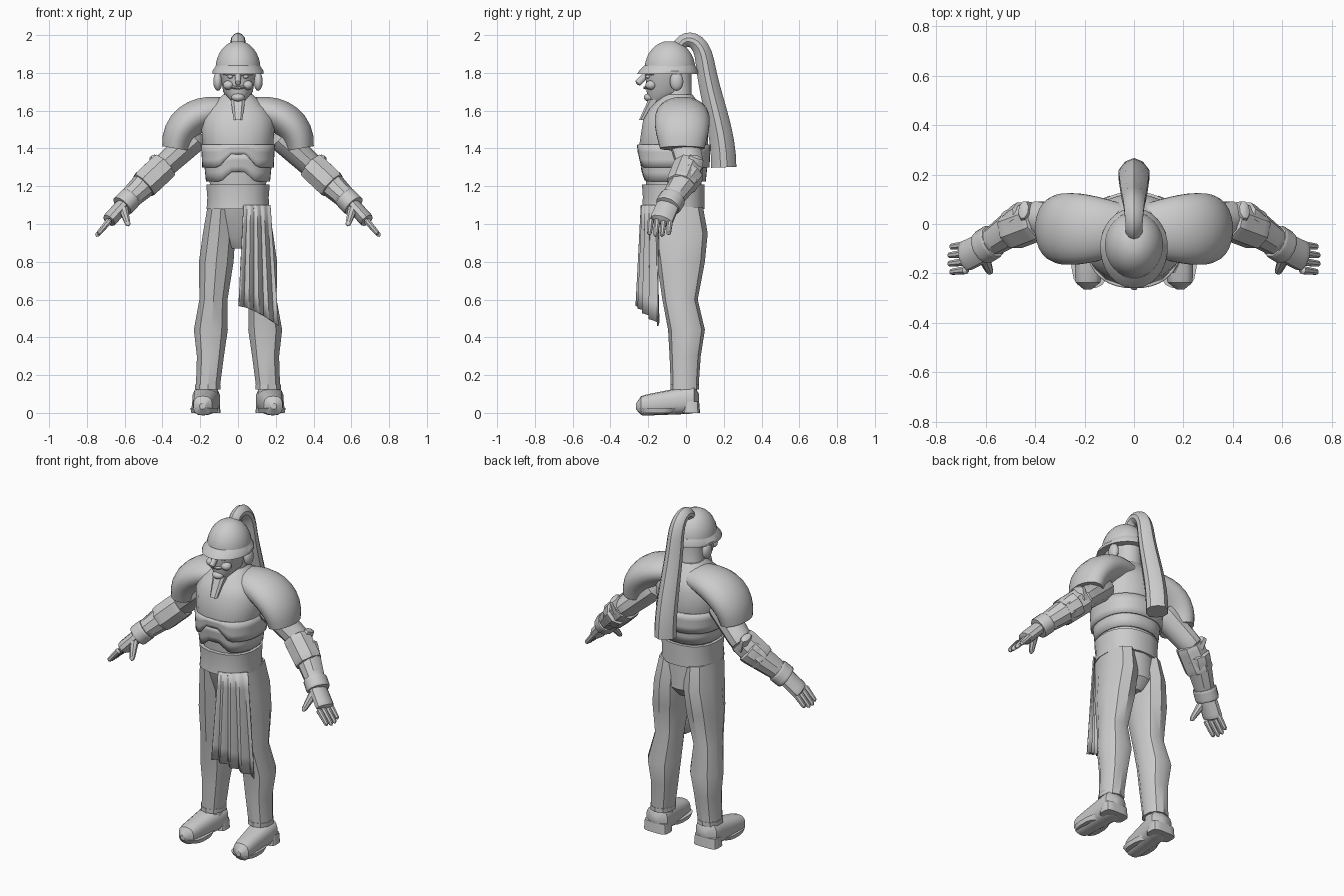
import bpy, bmesh, math
from mathutils import Vector
from mathutils.geometry import interpolate_bezier

if "Cube" in bpy.data.objects:
    bpy.data.objects.remove(bpy.data.objects["Cube"])

gray = bpy.data.materials.new("plain gray")
gray.use_nodes = True
gray.diffuse_color = (.6, .6, .6, 1)
gray.node_tree.nodes["Principled BSDF"].inputs["Base Color"].default_value = gray.diffuse_color

X, Y, Z = Vector((1, 0, 0)), Vector((0, 1, 0)), Vector((0, 0, 1))


def finish(name, bm, mirror=False, solid=0, angle=35):
    """Turn a bmesh into a shaded object, optionally mirrored or thickened."""
    bmesh.ops.remove_doubles(bm, verts=bm.verts, dist=.0001)
    bmesh.ops.recalc_face_normals(bm, faces=bm.faces)
    mesh = bpy.data.meshes.new(name)
    bm.to_mesh(mesh)
    bm.free()
    mesh.materials.append(gray)
    obj = bpy.data.objects.new(name, mesh)
    bpy.context.collection.objects.link(obj)
    bpy.ops.object.select_all(action='DESELECT')
    obj.select_set(True)
    bpy.context.view_layer.objects.active = obj
    bpy.ops.object.shade_smooth_by_angle(angle=math.radians(angle))
    if solid:
        modifier = obj.modifiers.new("thickness", 'SOLIDIFY')
        modifier.thickness = solid
        modifier.offset = 0
    if mirror:
        obj.modifiers.new("mirror", 'MIRROR')


def skin(bm, rows, closed):
    """Bridge rows of vertices with quads."""
    for a, b in zip(rows, rows[1:]):
        count = len(a)
        for i in range(count if closed else count - 1):
            j = (i + 1) % count
            bm.faces.new((a[i], a[j], b[j], b[i]))


def rounded(angle, power):
    """Cosine and sine squared off by a power below one."""
    return [math.copysign(abs(value) ** power, value)
            for value in (math.cos(angle), math.sin(angle))]


def tube(name, path, sizes, hint=Y, sides=12, power=1, axis=None, **options):
    """Loft along a path; sizes hold the radius along the hint and across it."""
    bm = bmesh.new()
    rows = []
    for k, (center, size) in enumerate(zip(path, sizes)):
        ahead = axis or path[min(k + 1, len(path) - 1)] - path[max(k - 1, 0)]
        ahead = ahead.normalized()
        along = (hint - ahead * hint.dot(ahead)).normalized()
        across = ahead.cross(along)
        row = []
        for i in range(sides):
            c, s = rounded(math.tau * (i + .5) / sides, power)
            row.append(bm.verts.new(center + along * c * size[0] + across * s * size[1]))
        rows.append(row)
    skin(bm, rows, True)
    bm.faces.new(rows[0])
    bm.faces.new(rows[-1])
    finish(name, bm, **options)


def limb(name, start, end, wide, thick, taper=1, steps=12, **options):
    """Straight tapering piece with softened ends."""
    times = [i / steps for i in range(steps + 1)]
    path = [start.lerp(end, t) for t in times]
    scales = [(1 - t + taper * t) * math.sqrt(1.1 - abs(t + t - 1) ** steps) for t in times]
    tube(name, path, [(wide * s, thick * s) for s in scales], **options)


def ring(z, half, front, back, x=0):
    return Vector((x, (front + back) / 2, z)), (half, (back - front) / 2)


def stack(name, *rings, **options):
    """Loft of level rings."""
    path, sizes = zip(*rings)
    tube(name, path, sizes, hint=X, axis=Z, **options)


def ball(name, place, size, mirror=False):
    bm = bmesh.new()
    bmesh.ops.create_uvsphere(bm, u_segments=16, v_segments=10, radius=1)
    bmesh.ops.scale(bm, vec=size, verts=bm.verts)
    bmesh.ops.translate(bm, vec=place, verts=bm.verts)
    finish(name, bm, mirror=mirror)


def sheet(name, point, columns, rows, **options):
    """Open surface from a function of two parameters in 0..1."""
    bm = bmesh.new()
    grid = [[bm.verts.new(point(i / columns, j / rows)) for i in range(columns + 1)]
            for j in range(rows + 1)]
    skin(bm, grid, False)
    finish(name, bm, **options)


def curve(start, first_handle, second_handle, end, points=10):
    return interpolate_bezier(*map(Vector, (start, first_handle, second_handle, end)), points)


# Helmet: a dome by rule and a flared brim
dome = [math.pi / 2 * i / 8 for i in range(8)]
stack("helmet_dome", *[ring(z=1.82 + .15 * math.sin(a), half=.12 * math.cos(a),
                            front=-.085 - .135 * math.cos(a), back=-.085 + .135 * math.cos(a))
                       for a in dome], sides=28)
stack("helmet_brim", ring(z=1.795, half=.137, front=-.26, back=.065),
      ring(z=1.81, half=.137, front=-.25, back=.065),
      ring(z=1.84, half=.115, front=-.22, back=.05), sides=28)

# Plume that arches over the helmet and hangs down the back
plume = curve((0, -.04, 1.93), (0, -.02, 2), (0, .08, 2), (0, .1, 1.86))
plume += curve((0, .1, 1.86), (0, .13, 1.65), (0, .2, 1.5), (0, .2, 1.3))[1:]
spread = [.035 + .032 * math.sin(math.pi / 2 * i / len(plume)) ** 2 for i in range(len(plume))]
tube("plume", plume, [(s, s) for s in spread], hint=X, sides=10, power=1.15)

# Head, neck and face
stack("head", ring(z=1.65, half=.035, front=-.2, back=-.09),
      ring(z=1.7, half=.08, front=-.21, back=0),
      ring(z=1.82, half=.1, front=-.22, back=.03), sides=16)
stack("neck", ring(z=1.58, half=.11, front=-.15, back=.07),
      ring(z=1.68, half=.076, front=-.12, back=.03),
      ring(z=1.8, half=.076, front=-.12, back=.03), sides=16)
limb("nose", Vector((0, -.2, 1.8)), Vector((0, -.26, 1.74)), wide=.015, thick=.018, hint=X)
ball("cheeks", (.05, -.185, 1.735), (.03, .03, .025), mirror=True)
ball("eyes", (.04, -.2, 1.78), (.016, .014, .01), mirror=True)
limb("brows", Vector((.01, -.21, 1.79)), Vector((.08, -.17, 1.8)),
     wide=.013, thick=.01, mirror=True)
limb("moustache", Vector((0, -.22, 1.72)), Vector((.06, -.18, 1.73)),
     wide=.012, thick=.008, mirror=True)
ball("chin", (0, -.195, 1.67), (.035, .028, .022))
ball("ears", (.107, -.05, 1.755), (.024, .036, .05), mirror=True)
stack("beard", ring(z=1.55, half=.024, front=-.25, back=-.2),
      ring(z=1.66, half=.04, front=-.2, back=-.14), sides=8, power=.6)

# Torso and belt
stack("chest", ring(z=1.33, half=.165, front=-.235, back=.1),
      ring(z=1.42, half=.19, front=-.25, back=.12),
      ring(z=1.55, half=.2, front=-.23, back=.12),
      ring(z=1.61, half=.165, front=-.195, back=.095),
      ring(z=1.685, half=.08, front=-.12, back=.035), sides=16, power=.85)
stack("abdomen", ring(z=1.17, half=.15, front=-.21, back=.08),
      ring(z=1.4, half=.16, front=-.23, back=.1), sides=16, power=.85)
stack("belt", ring(z=1.08, half=.168, front=-.235, back=.1),
      ring(z=1.14, half=.164, front=-.23, back=.1),
      ring(z=1.21, half=.17, front=-.235, back=.1), sides=20, power=.85)


def plate(low, high, notch, radius, flare):
    """Wrapped armour plate whose lower edge arches up at the front."""
    def point(u, v):
        angle = math.tau * u
        arch = max(0, 1 - 2 * abs(math.sin(angle))) if math.cos(angle) > 0 else 0
        bottom = low + notch * min(1, arch * 1.5)
        c, s = rounded(angle, .85)
        grow = radius * (1 + flare * (1 - v))
        return s * grow, -.065 - c * grow, bottom + (high - bottom) * v
    return point


sheet("chest_plate", plate(low=1.3, high=1.42, notch=.07, radius=.188, flare=-.03),
      columns=40, rows=3, solid=.014)
sheet("rib_plate", plate(low=1.225, high=1.37, notch=.05, radius=.178, flare=-.08),
      columns=40, rows=3, solid=.012)

# Domed shoulder pads sloping down from the neck
slope = curve((.05, -.02, 1.6), (.2, -.02, 1.61), (.32, -.02, 1.54), (.33, -.02, 1.4))
swell = [math.sin(math.pi * (.25 + .05 * i)) for i in range(len(slope))]
tube("shoulder_pads", slope, [(.146 * s, .09 * s) for s in swell], sides=24, mirror=True)

# Arms, built between joints
shoulder, elbow = Vector((.2, -.02, 1.48)), Vector((.42, .03, 1.28))
wrist, knuckle = Vector((.6, -.09, 1.11)), Vector((.69, -.135, 1.01))
limb("upper_arms", shoulder, elbow, wide=.08, thick=.07, taper=.85, sides=10, mirror=True)
limb("elbow_guards", elbow.lerp(shoulder, .2), elbow.lerp(wrist, .5), wide=.08, thick=.078,
     sides=8, mirror=True)
limb("elbow_flares", elbow, elbow + Vector((.03, .03, .08)), wide=.06, thick=.035,
     taper=.6, sides=8, mirror=True)
limb("bracers", elbow, wrist, wide=.08, thick=.078, taper=.65, sides=10, mirror=True)
limb("glove_cuffs", elbow.lerp(wrist, .8), wrist.lerp(knuckle, .2), wide=.068, thick=.06,
     mirror=True)
limb("palms", wrist, knuckle, wide=.058, thick=.036, taper=1.05, sides=10, mirror=True)
for i, name in enumerate(("index", "middle", "ring", "little")):
    base = knuckle + Vector((-.015, .034 * (i - 1.5), .015))
    reach = 1 - .1 * abs(i - 1.5)
    limb(name + "_fingers", base, base + Vector((.08, -.01, -.095)) * reach,
         wide=.017, thick=.018, taper=.7, sides=8, mirror=True)
limb("thumbs", wrist + Vector((.01, -.04, -.02)), wrist + Vector((-.02, -.11, -.12)),
     wide=.026, thick=.024, taper=.5, hint=X, sides=8, mirror=True)

# Hips and trouser legs
stack("hips", ring(z=.87, half=.06, front=-.12, back=.04),
      ring(z=.93, half=.15, front=-.16, back=.09),
      ring(z=1.1, half=.16, front=-.21, back=.09), sides=14)
stack("legs", ring(z=.13, half=.066, front=-.08, back=.066, x=.16),
      ring(z=.3, half=.075, front=-.087, back=.078, x=.146),
      ring(z=.44, half=.094, front=-.095, back=.1, x=.144),
      ring(z=.6, half=.078, front=-.125, back=.062, x=.13),
      ring(z=.8, half=.096, front=-.155, back=.1, x=.115),
      ring(z=.95, half=.09, front=-.18, back=.115, x=.1),
      ring(z=1.09, half=.075, front=-.2, back=.09, x=.09), sides=10, power=.92, mirror=True)
stack("trouser_cuffs", ring(z=.125, half=.07, front=-.083, back=.07, x=.16),
      ring(z=.15, half=.07, front=-.083, back=.07, x=.16), sides=10, power=.92, mirror=True)

# Boots with separate soles and heels
limb("boots", Vector((.165, .07, .075)), Vector((.188, -.265, .035)), wide=.075, thick=.075,
     taper=.65, hint=X, axis=-Y, sides=14, power=.75, mirror=True)
stack("ankles", ring(z=.06, half=.062, front=-.08, back=.065, x=.164),
      ring(z=.14, half=.058, front=-.07, back=.058, x=.163), mirror=True)
stack("heels", ring(z=0, half=.078, front=-.02, back=.075, x=.17),
      ring(z=.06, half=.074, front=-.01, back=.07, x=.17), sides=16, power=.5, mirror=True)
stack("soles", ring(z=0, half=.07, front=-.24, back=-.06, x=.178),
      ring(z=.025, half=.075, front=-.26, back=-.03, x=.178), sides=16, power=.7, mirror=True)


# Pleated cloth hanging from the belt over the left thigh
def drape(u, v):
    fold = abs((u * 4) % 1 - .5) * 2 - .5
    x = .03 + .14 * u + v * (.07 * u - .025)
    y = -.232 + .09 * u * u - v * (.018 - .025 * u)
    bottom = .565 - .105 * u ** 1.5
    return x, y - fold * (.008 + .022 * v), 1.1 + (bottom - 1.1) * v


sheet("waist_cloth", drape, columns=32, rows=6, solid=.008, angle=30)
